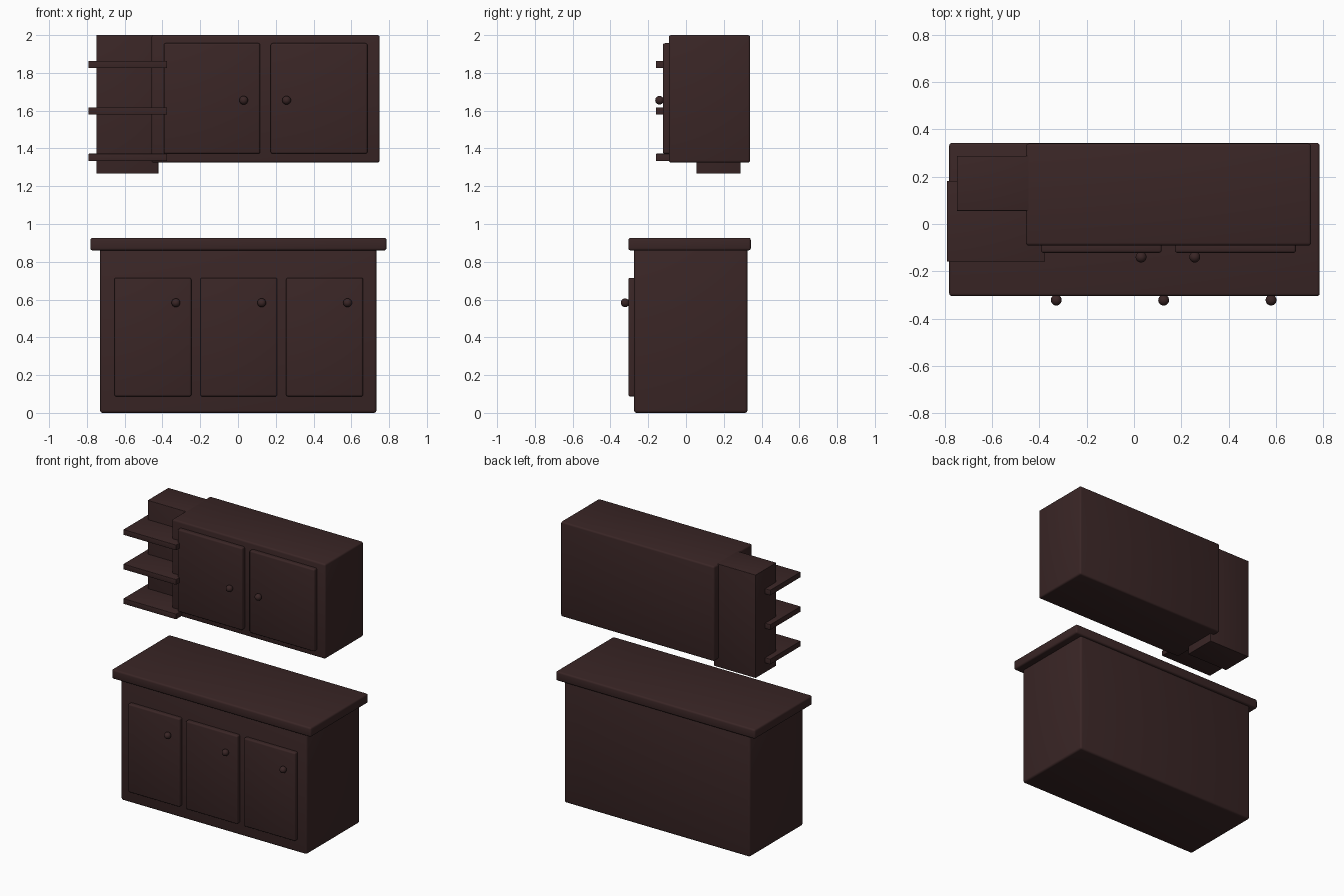
import bpy, bmesh
from mathutils import Matrix, Vector

if "Cube" in bpy.data.objects:
    bpy.data.objects.remove(bpy.data.objects["Cube"])

wood = bpy.data.materials.new("dark_brown_wood")
wood.diffuse_color = (0.042, 0.019, 0.019, 1)
wood.use_nodes = True
wood.node_tree.nodes["Principled BSDF"].inputs["Base Color"].default_value = wood.diffuse_color


def finish(name, bm):
    mesh = bpy.data.meshes.new(name)
    bm.to_mesh(mesh)
    bm.free()
    mesh.materials.append(wood)
    obj = bpy.data.objects.new(name, mesh)
    bpy.context.collection.objects.link(obj)
    bpy.ops.object.select_all(action='DESELECT')
    obj.select_set(True)
    bpy.context.view_layer.objects.active = obj
    bpy.ops.object.shade_smooth_by_angle()
    return obj


def box(name, x, y, z, bevel=0.0):
    """Box from (min, max) ranges, with optional rounded edges."""
    lo, hi = Vector((x[0], y[0], z[0])), Vector((x[1], y[1], z[1]))
    bm = bmesh.new()
    bmesh.ops.create_cube(bm, size=1, matrix=Matrix.Translation((lo + hi) / 2)
                          @ Matrix.Diagonal((*(hi - lo), 1)))
    if bevel:
        bmesh.ops.bevel(bm, geom=bm.edges[:], offset=bevel, segments=3,
                        profile=0.5, affect='EDGES')
    return finish(name, bm)


def knob(name, x, y, z):
    bm = bmesh.new()
    bmesh.ops.create_uvsphere(bm, u_segments=24, v_segments=12, radius=0.023,
                              matrix=Matrix.Translation((x, y, z)))
    return finish(name, bm)


# Base cabinet and countertop
box("base_cabinet", (-0.73, 0.733), (-0.275, 0.325), (0, 0.87), 0.014)
box("countertop", (-0.782, 0.786), (-0.305, 0.343), (0.86, 0.927), 0.012)

# Base doors with knobs
for i in range(3):
    x = -0.654 + i * 0.4545
    box(f"base_door_{i + 1}", (x, x + 0.407), (-0.305, -0.26), (0.087, 0.715), 0.01)
    knob(f"base_knob_{i + 1}", x + 0.325, -0.322, 0.583)

# Wall cabinet
box("wall_cabinet", (-0.458, 0.75), (-0.091, 0.34), (1.325, 2.0), 0.012)
for i, (x0, x1, kx) in enumerate([(-0.393, 0.117, 0.03), (0.173, 0.685, 0.257)]):
    box(f"wall_door_{i + 1}", (x0, x1), (-0.122, -0.08), (1.372, 1.957), 0.01)
    knob(f"wall_knob_{i + 1}", kx, -0.14, 1.655)

# Open shelf unit: back block and three shelves
box("shelf_back_block", (-0.75, -0.422), (0.056, 0.288), (1.267, 2.0), 0.002)
for i in range(3):
    z = 1.334 + i * 0.2455
    box(f"open_shelf_{i + 1}", (-0.791, -0.376), (-0.159, 0.182), (z, z + 0.038), 0.002)
